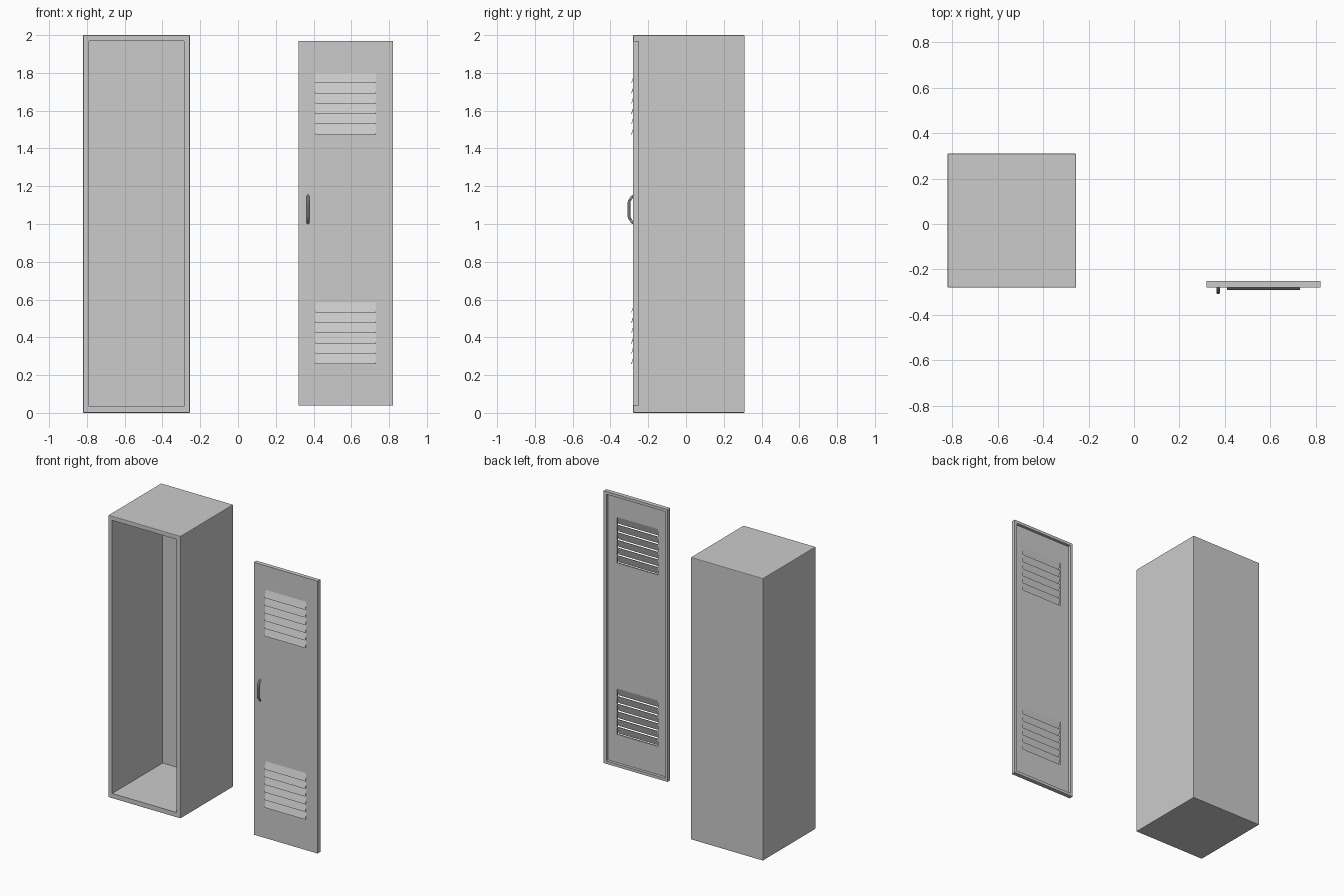
import bpy, bmesh
from mathutils import Vector

if "Cube" in bpy.data.objects:
    bpy.data.objects.remove(bpy.data.objects["Cube"])


def box(name, lo, hi, bevel=0.0):
    """Axis-aligned box between two corners, with optional bevelled edges."""
    lo, hi = Vector(lo), Vector(hi)
    bm = bmesh.new()
    bmesh.ops.create_cube(bm, size=1)
    bmesh.ops.scale(bm, vec=hi - lo, verts=bm.verts)
    bmesh.ops.translate(bm, vec=(lo + hi) / 2, verts=bm.verts)
    if bevel:
        bmesh.ops.bevel(bm, geom=bm.edges[:], offset=bevel, segments=2,
                        profile=0.5, affect='EDGES')
    return finish(name, bm)


def finish(name, bm):
    bmesh.ops.recalc_face_normals(bm, faces=bm.faces)
    me = bpy.data.meshes.new(name)
    bm.to_mesh(me)
    bm.free()
    ob = bpy.data.objects.new(name, me)
    bpy.context.collection.objects.link(ob)
    return ob


def cut(target, lo, hi):
    """Subtract a box from the target and remove the cutter."""
    cutter = box("cutter", lo, hi)
    cutter.hide_render = True
    mod = target.modifiers.new("cut", 'BOOLEAN')
    mod.operation, mod.solver, mod.object = 'DIFFERENCE', 'EXACT', cutter
    bpy.context.view_layer.objects.active = target
    bpy.ops.object.modifier_apply(modifier=mod.name)
    bpy.data.objects.remove(cutter)


# Locker body: open-fronted box
body = box("locker_body", (-0.82, -0.28, 0), (-0.255, 0.31, 2), 0.004)
cut(body, (-0.79, -0.4, 0.035), (-0.285, 0.285, 1.97))

# Door: pan with a folded rim at the back and two vent openings
VX0, VX1 = 0.41, 0.73
VENTS = {"upper": (1.475, 1.80), "lower": (0.26, 0.585)}
door = box("door", (0.32, -0.28, 0.04), (0.82, -0.25, 1.97))
cut(door, (0.34, -0.27, 0.06), (0.80, -0.2, 1.95))
for z0, z1 in VENTS.values():
    cut(door, (VX0, -0.35, z0), (VX1, -0.2, z1))


# Louvres: thin slats tilted outwards at the bottom
def louvres(name, z0, z1, count=6, t=0.003):
    bm = bmesh.new()
    step = (z1 - z0) / count
    for i in range(count):
        zb, zt = z0 + i * step, z0 + (i + 1) * step
        profile = [(-0.290, zb), (-0.290 + t, zb), (-0.273 + t, zt), (-0.273, zt)]
        face = bm.faces.new([bm.verts.new((VX0, y, z)) for y, z in profile])
        ext = bmesh.ops.extrude_face_region(bm, geom=[face], use_keep_orig=True)
        bmesh.ops.translate(bm, vec=(VX1 - VX0, 0, 0),
                            verts=[g for g in ext["geom"] if isinstance(g, bmesh.types.BMVert)])
    return finish(name, bm)


for label, (z0, z1) in VENTS.items():
    louvres(label + "_louvres", z0, z1)

# Handle: bent round bar
curve = bpy.data.curves.new("door_handle", 'CURVE')
curve.dimensions = '3D'
curve.bevel_depth = 0.0075
curve.bevel_resolution = 3
curve.use_fill_caps = True
path = [(-0.276, 1.149), (-0.284, 1.146), (-0.300, 1.122), (-0.302, 1.114),
        (-0.302, 1.040), (-0.300, 1.032), (-0.284, 1.008), (-0.276, 1.005)]
spline = curve.splines.new('POLY')
spline.points.add(len(path) - 1)
for p, (y, z) in zip(spline.points, path):
    p.co = (0.37, y, z, 1)
handle = bpy.data.objects.new("door_handle", curve)
bpy.context.collection.objects.link(handle)
bpy.ops.object.select_all(action='DESELECT')
handle.select_set(True)
bpy.context.view_layer.objects.active = handle
bpy.ops.object.convert(target='MESH')
bpy.ops.object.shade_smooth_by_angle()
